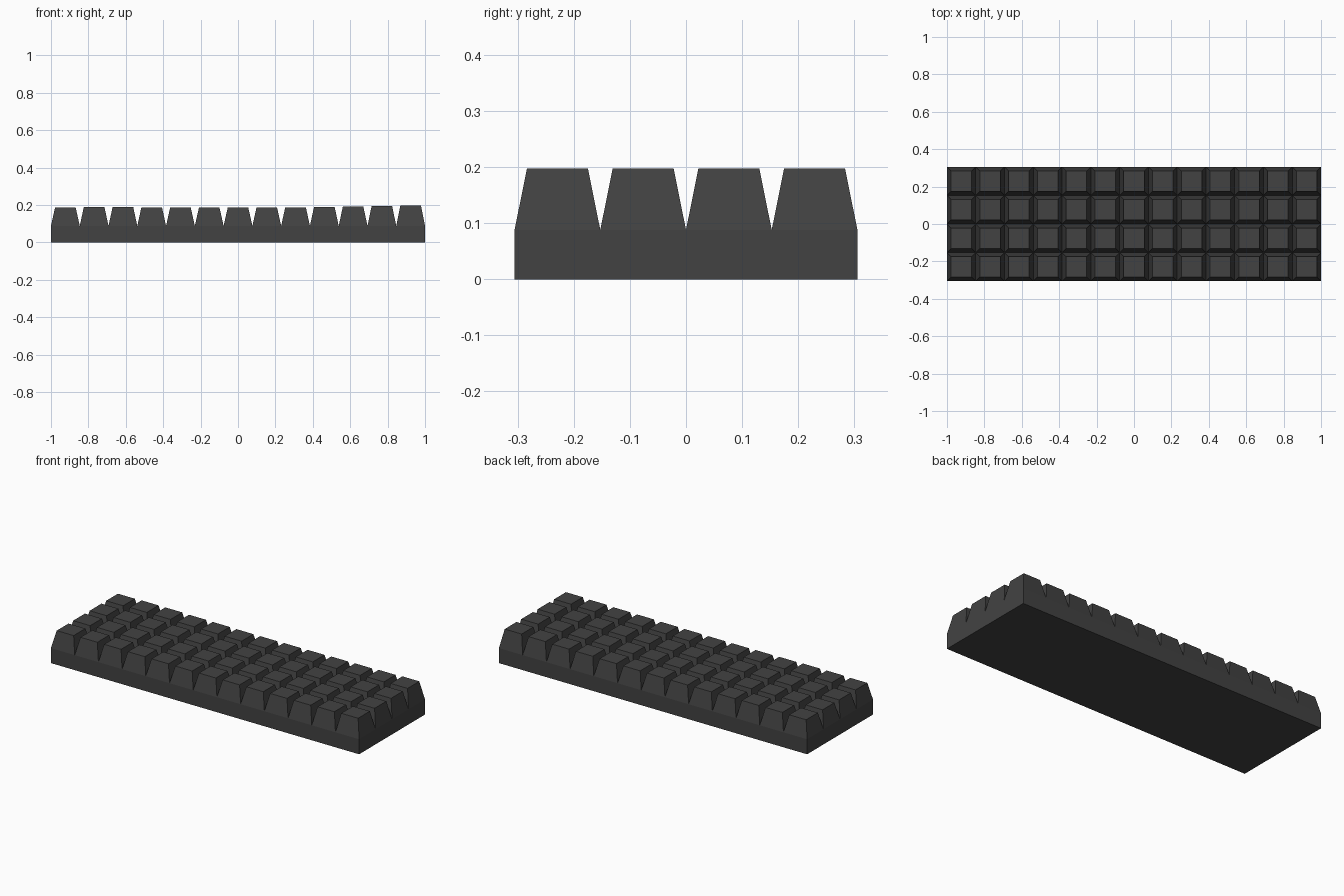
import bpy, bmesh

if "Cube" in bpy.data.objects:
    bpy.data.objects.remove(bpy.data.objects["Cube"])

COLS, ROWS = 13, 4
W, D = 2.0, 0.611
BASE_H, INSET = 0.088, 0.022
# key top height per column, a shallow dish rising to the right
TOPS = [0.188, 0.190, 0.190, 0.188, 0.187, 0.186, 0.186, 0.187, 0.188, 0.190, 0.191, 0.194, 0.197]

dark = bpy.data.materials.new("dark_plastic")
dark.diffuse_color = (0.055, 0.055, 0.055, 1)
dark.use_nodes = True
dark.node_tree.nodes["Principled BSDF"].inputs["Base Color"].default_value = dark.diffuse_color


def add_block(bm, x0, x1, y0, y1, z0, z1, inset=0.0, bottom=True):
    """Box whose top is drawn in by inset."""
    lo = [bm.verts.new(p) for p in ((x0, y0, z0), (x1, y0, z0), (x1, y1, z0), (x0, y1, z0))]
    a, b, c, d = x0 + inset, x1 - inset, y0 + inset, y1 - inset
    hi = [bm.verts.new(p) for p in ((a, c, z1), (b, c, z1), (b, d, z1), (a, d, z1))]
    if bottom:
        bm.faces.new(lo[::-1])
    bm.faces.new(hi)
    for i in range(4):
        j = (i + 1) % 4
        bm.faces.new((lo[i], lo[j], hi[j], hi[i]))


def finish(bm, name):
    mesh = bpy.data.meshes.new(name)
    bm.to_mesh(mesh)
    bm.free()
    mesh.materials.append(dark)
    obj = bpy.data.objects.new(name, mesh)
    bpy.context.collection.objects.link(obj)


# Case
bm = bmesh.new()
add_block(bm, -W / 2, W / 2, -D / 2, D / 2, 0, BASE_H)
finish(bm, "case")

# Tapered keycaps, one object per row
px, py = W / COLS, D / ROWS
for r in range(ROWS):
    bm = bmesh.new()
    y = -D / 2 + r * py
    for c in range(COLS):
        x = -W / 2 + c * px
        add_block(bm, x, x + px, y, y + py, BASE_H, TOPS[c], INSET, bottom=False)
    finish(bm, f"key_row_{r + 1}")
